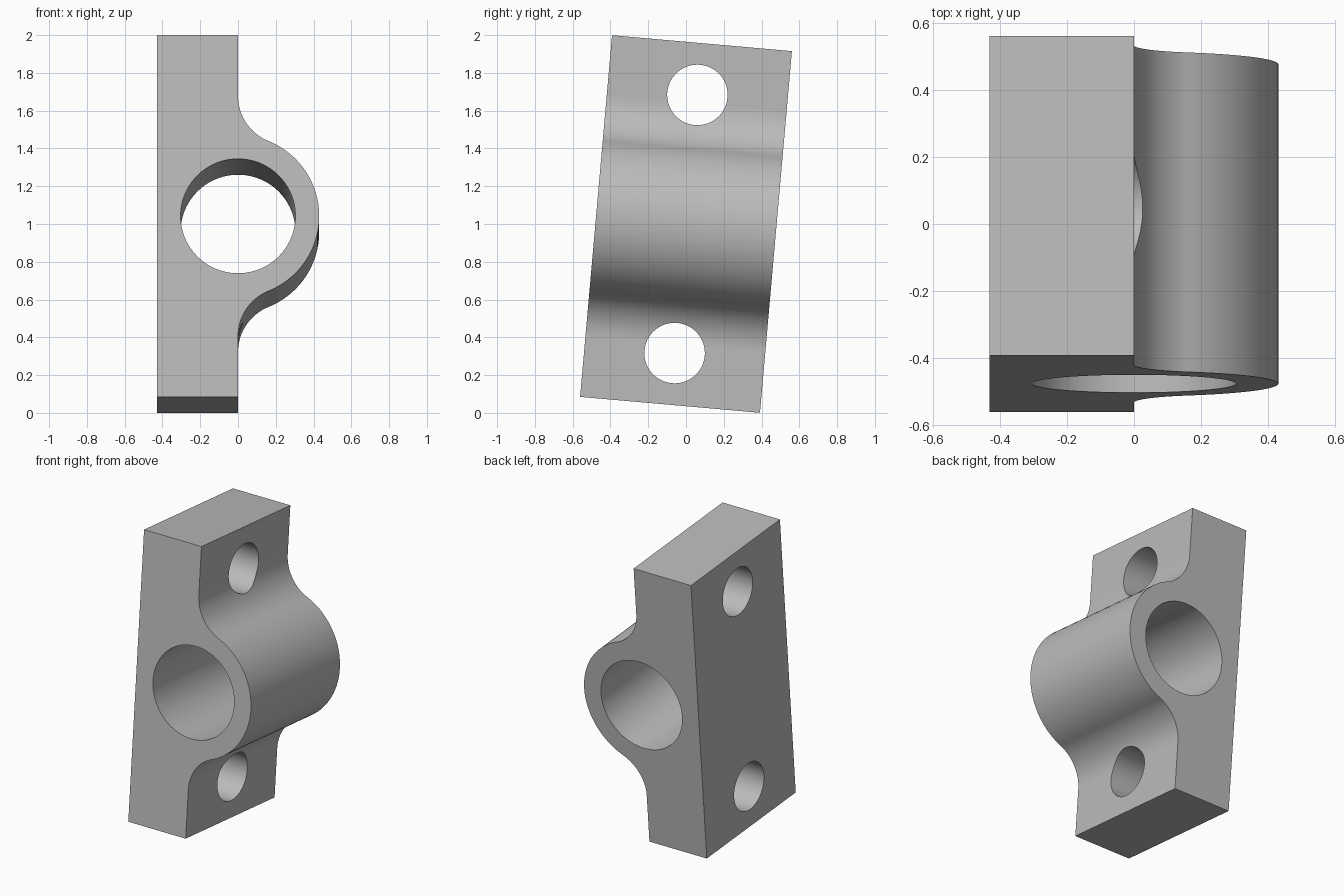
import bpy
import bmesh
from math import atan2, cos, hypot, pi, radians, sin, sqrt
from mathutils import Matrix

if "Cube" in bpy.data.objects:
    bpy.data.objects.remove(bpy.data.objects["Cube"])

# Main dimensions
HEIGHT, DEPTH = 1.922, 0.956
BOSS_R, BORE_R, BOLT_R = 0.43, 0.304, 0.16
FILLET_R, BOLT_Z = 0.26, 0.686
TILT = radians(5.05)

grey = bpy.data.materials.new("plain grey")
grey.use_nodes = True
grey.diffuse_color = (0.5, 0.5, 0.5, 1)
grey.node_tree.nodes["Principled BSDF"].inputs["Base Color"].default_value = (0.5, 0.5, 0.5, 1)


def arc(cx, cz, r, start, end, steps):
    """Points along an arc in the xz plane."""
    angles = [start + (end - start) * i / steps for i in range(steps + 1)]
    return [(cx + r * cos(a), cz + r * sin(a)) for a in angles]


def make_object(name, bm):
    bmesh.ops.recalc_face_normals(bm, faces=bm.faces)
    mesh = bpy.data.meshes.new(name)
    bm.to_mesh(mesh)
    bm.free()
    mesh.materials.append(grey)
    obj = bpy.data.objects.new(name, mesh)
    bpy.context.collection.objects.link(obj)
    return obj


def cutter(name, radius, axis, z):
    bm = bmesh.new()
    turn = Matrix.Rotation(pi / 2, 4, axis)
    bmesh.ops.create_cone(bm, cap_ends=True, segments=96, radius1=radius, radius2=radius,
                          depth=2, matrix=Matrix.Translation((0, 0, z)) @ turn)
    obj = make_object(name, bm)
    obj.hide_render = True
    return obj


# Upper half of the profile: boss, concave fillet, flange; mirrored below
fillet_z = sqrt((BOSS_R + FILLET_R) ** 2 - FILLET_R ** 2)
meet = atan2(fillet_z, FILLET_R)
upper = arc(0, 0, BOSS_R, 0, meet, 28)
upper += arc(FILLET_R, fillet_z, FILLET_R, meet - pi, -pi, 20)[1:]
upper += [(0, HEIGHT / 2), (-BOSS_R, HEIGHT / 2)]
profile = upper + [(x, -z) for x, z in reversed(upper[1:])]

# Extrude the profile through the depth
bm = bmesh.new()
face = bm.faces.new([bm.verts.new((x, -DEPTH / 2, z)) for x, z in profile])
extruded = bmesh.ops.extrude_face_region(bm, geom=[face])["geom"]
bmesh.ops.translate(bm, vec=(0, DEPTH, 0),
                    verts=[v for v in extruded if isinstance(v, bmesh.types.BMVert)])
block = make_object("bearing_block", bm)

# Shaft bore and two bolt holes
cutters = [cutter("shaft_bore_cutter", BORE_R, "X", 0),
           cutter("upper_bolt_cutter", BOLT_R, "Y", BOLT_Z),
           cutter("lower_bolt_cutter", BOLT_R, "Y", -BOLT_Z)]
bpy.context.view_layer.objects.active = block
for tool in cutters:
    mod = block.modifiers.new(tool.name, "BOOLEAN")
    mod.operation = "DIFFERENCE"
    mod.solver = "EXACT"
    mod.object = tool
    bpy.ops.object.modifier_apply(modifier=mod.name)
for tool in cutters:
    bpy.data.objects.remove(tool)

# Smooth the curved walls, keep the planar faces flat
bpy.ops.object.select_all(action="DESELECT")
block.select_set(True)
bpy.ops.object.shade_smooth_by_angle(angle=radians(30))
for poly in block.data.polygons:
    if max(abs(c) for c in poly.normal) > 0.9999 and len(poly.vertices) > 4:
        poly.use_smooth = False

# Lean the block back and stand it on the ground
block.rotation_euler.x = -TILT
block.location.z = 1
